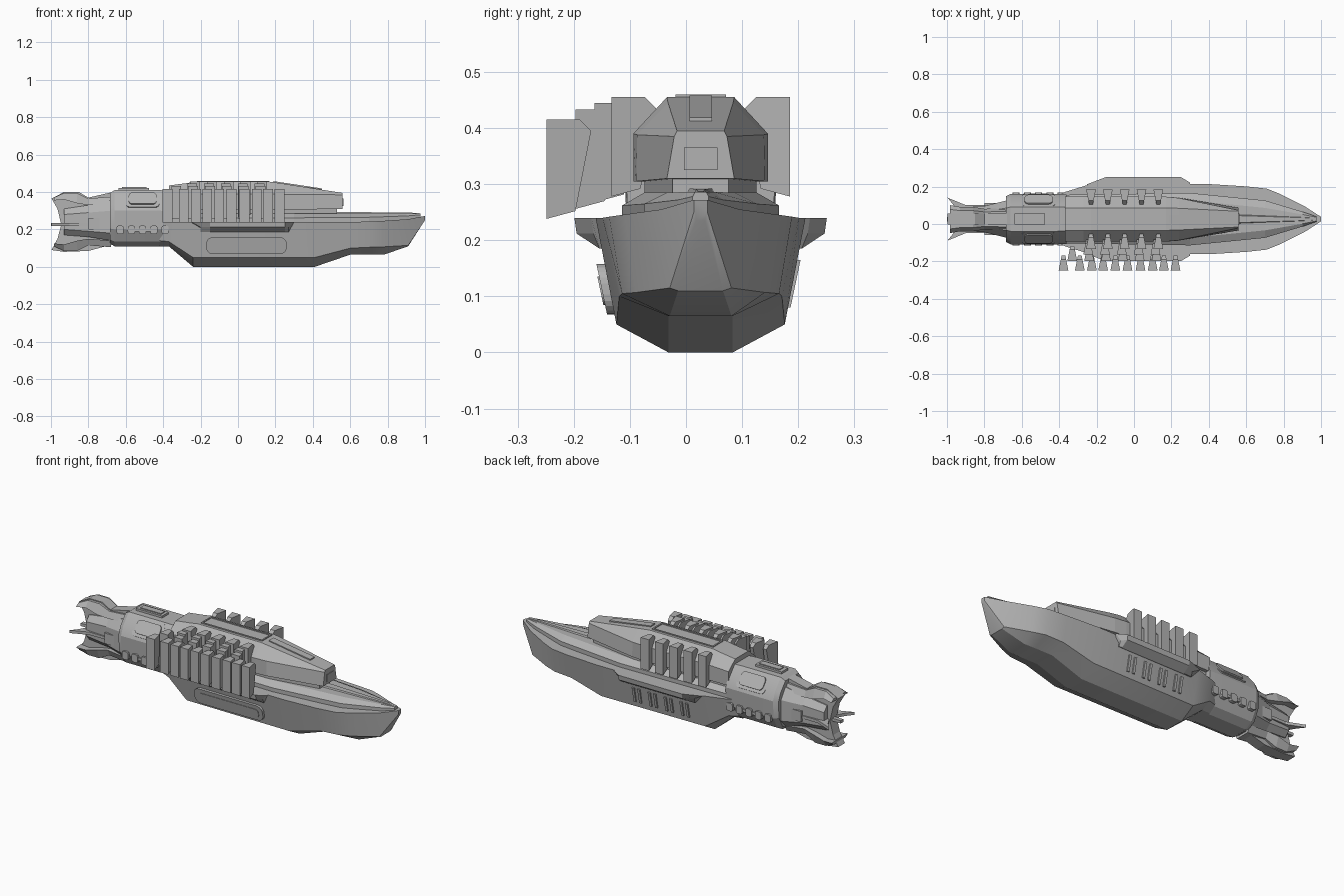
import bpy, bmesh, math

if "Cube" in bpy.data.objects:
    bpy.data.objects.remove(bpy.data.objects["Cube"])

CY = 0.026  # centre line of the ship (the outer plates on one side shift the bounds)

grey = bpy.data.materials.new("hull grey")
grey.diffuse_color = (0.45, 0.45, 0.45, 1)
grey.use_nodes = True
grey.node_tree.nodes["Principled BSDF"].inputs["Base Color"].default_value = grey.diffuse_color


def loft(name, rings, smooth=False):
    """Skin a series of closed rings with equal point counts and cap the ends."""
    bm = bmesh.new()
    vs = [[bm.verts.new(p) for p in r] for r in rings]
    n = len(vs[0])
    for a, b in zip(vs, vs[1:]):
        for i in range(n):
            j = (i + 1) % n
            bm.faces.new((a[i], a[j], b[j], b[i]))
    bm.faces.new(vs[0])
    bm.faces.new(vs[-1])
    bmesh.ops.recalc_face_normals(bm, faces=bm.faces)
    me = bpy.data.meshes.new(name)
    bm.to_mesh(me)
    bm.free()
    me.materials.append(grey)
    ob = bpy.data.objects.new(name, me)
    bpy.context.collection.objects.link(ob)
    if smooth:
        bpy.ops.object.select_all(action='DESELECT')
        ob.select_set(True)
        bpy.context.view_layer.objects.active = ob
        bpy.ops.object.shade_smooth_by_angle(angle=math.radians(22))
    return ob


def sym(x, half):
    """Ring at x from a half profile [(half width, z)], mirrored about the centre line."""
    return [(x, CY + w, z) for w, z in half] + [(x, CY - w, z) for w, z in reversed(half)]


def prism(name, pts, off):
    return loft(name, [pts, [tuple(a + b for a, b in zip(p, off)) for p in pts]])


def box(name, x0, x1, y0, y1, z0, z1):
    return prism(name, [(x0, y0, z0), (x1, y0, z0), (x1, y1, z0), (x0, y1, z0)], (0, 0, z1 - z0))


def rrect(cx, cz, w, h, r, n=4):
    """Rounded rectangle outline as 2D points."""
    out = []
    for k, (sx, sz) in enumerate(((1, 1), (-1, 1), (-1, -1), (1, -1))):
        for i in range(n + 1):
            a = math.pi / 2 * (k + i / n)
            out.append((cx + sx * (w / 2 - r) + r * math.cos(a), cz + sz * (h / 2 - r) + r * math.sin(a)))
    return out


# lower hull: bottom, chine and deck edge at each station
hull = [
    (-0.42, (.06, .11), (.10, .14), (.12, .24)),
    (-0.37, (.06, .11), (.12, .135), (.145, .24)),
    (-0.24, (.057, 0), (.145, .05), (.185, .24)),
    (0.41, (.057, 0), (.15, .05), (.187, .24)),
    (0.60, (.057, .065), (.145, .10), (.175, .24)),
    (0.71, (.057, .065), (.14, .105), (.163, .242)),
    (0.78, (.055, .065), (.115, .107), (.135, .246)),
    (0.91, (.04, .11), (.055, .115), (.07, .255)),
]
rings = [sym(x, h) for x, *h in hull]
tip = [(.008, .235), (.012, .25), (.012, .272)]
rings.append([(1.0 if z > .24 else .99, y, z) for _, y, z in sym(1, tip)])
loft("lower_hull", rings, True)

# raised deck running to the bow, and the thin ridge on it
loft("raised_deck", [sym(x, h) for x, *h in [
    (-0.37, (.13, .235), (.13, .262), (.10, .285)),
    (0.30, (.14, .235), (.14, .262), (.10, .285)),
    (0.70, (.10, .235), (.10, .265), (.06, .285)),
    (0.90, (.04, .24), (.04, .272), (.025, .286)),
    (0.975, (.014, .25), (.014, .278), (.010, .286)),
]])
loft("bow_ridge", [sym(x, h) for x, *h in [
    (0.45, (.03, .28), (.022, .293)), (0.9, (.012, .28), (.008, .291)), (0.97, (.007, .275), (.005, .287))]])

# side sponsons and their tapered ends
for s, side in ((1, "left"), (-1, "right")):
    def ring(x, w, xs):
        return [(x, CY + s * .15, .24), (x, CY + s * w, .24), (x + xs, CY + s * (w - .004), .212),
                (x + xs, CY + s * .18, .185), (x + xs, CY + s * .15, .185)]
    loft(side + "_sponson", [ring(-.25, .187, .05), ring(-.15, .225, 0), ring(.25, .225, 0), ring(.30, .195, -.03)])

# superstructure on a narrow neck
loft("superstructure_neck", [sym(x, h) for x, *h in [
    (-0.37, (.10, .28), (.10, .31)), (0.24, (.10, .28), (.10, .31)), (0.53, (.05, .28), (.05, .312))]])
loft("superstructure", [sym(x, h) for x, *h in [
    (-0.37, (.12, .305), (.12, .385), (.06, .435)),
    (-0.27, (.12, .305), (.12, .39), (.06, .448)),
    (-0.23, (.12, .305), (.12, .39), (.06, .455)),
    (0.17, (.12, .305), (.12, .39), (.06, .455)),
    (0.24, (.115, .305), (.113, .388), (.058, .445)),
    (0.56, (.06, .31), (.047, .385), (.042, .395)),
]])
# roof hatch frame with plate inside, and sloping roof strip
for y in (-.045, .037):
    box("roof_hatch_rail", -.22, .165, CY + y, CY + y + .008, .45, .46)
for x in (-.22, .157):
    box("roof_hatch_end", x, x + .008, CY - .045, CY + .045, .45, .46)
loft("roof_strip", [sym(x, h) for x, *h in [
    (.19, (.02, .44), (.02, .458)), (.45, (.02, .40), (.02, .419))]])
box("command_window", .555, .563, CY - .03, CY + .03, .325, .365)

# engine section with chamfered cross-section
engine = [(.05, .11), (.095, .135), (.13, .20), (.135, .30), (.115, .35), (.065, .41)]
scale = lambda k: [(w * k, .25 + (z - .25) * k) for w, z in engine]
loft("engine_section", [sym(-.685, scale(.9)), sym(-.66, scale(1)), sym(-.42, scale(1)), sym(-.36, scale(.98))], True)
box("engine_roof_plate", -.64, -.475, CY - .03, CY + .03, .40, .422)
box("engine_roof_inset", -.62, -.49, CY - .018, CY + .018, .41, .427)
for s in (1, -1):
    # shoulder panels on the chamfer
    for w, h, t in ((.18, .085, .012), (.15, .06, .018)):
        pts = [(x, CY + s * (.09 + (.355 - z) * .75), z) for x, z in rrect(-.51, .355, w, h, .02)]
        prism("shoulder_panel", pts, (0, s * t, t * .7))
    # row of small hatches with a linking pipe
    for x in (-.63, -.57, -.51, -.45, -.39):
        pts = [(a, CY + s * .12, z) for a, z in rrect(x, .198, .038, .045, .01, 2)]
        prism("side_hatch", pts, (0, s * .022, 0))
    box("hatch_pipe", -.59, -.43, CY + s * .115, CY + s * .136, .19, .205)

# tail: core, vertical fishtail and horizontal fins with concave trailing edges
loft("tail_core", [sym(x, h) for x, *h in [
    (-.93, (.035, .17), (.062, .20), (.062, .28), (.035, .31)),
    (-.80, (.04, .16), (.07, .19), (.07, .29), (.04, .33)),
    (-.68, (.06, .14), (.10, .18), (.10, .30), (.06, .36))]])
tail = [(-.67, .40), (-.80, .37), (-.85, .40), (-.93, .40), (-.997, .365), (-.965, .31), (-.945, .225),
        (-.965, .15), (-.997, .09), (-.93, .08), (-.80, .085), (-.67, .12)]
prism("vertical_fishtail", [(x, CY - .03, z) for x, z in tail], (0, .06, 0))
fin = [(-.67, .10), (-.72, .075), (-.90, .075), (-.997, .115), (-.965, .075), (-.94, .03)]
fin += [(x, -w) for x, w in reversed(fin)]
prism("horizontal_fins", [(x, CY + w, .218) for x, w in fin], (0, 0, .016))
for x0, x1, w in ((-.80, -.68, .085), (-1.0, -.70, .012)):
    box("tail_brace", x0, x1, CY - w, CY + w, .20 if w > .05 else .218, .26 if w > .05 else .234)
# flared petals above and below the tail core
for s in (1, -1):
    loft("tail_petal", [sym(x, [(w, .24 + s * a), (w * .7, .24 + s * b)]) for x, w, a, b in [
        (-.68, .06, .10, .135), (-.80, .055, .09, .125), (-.86, .065, .10, .155),
        (-.93, .065, .12, .155), (-.985, .075, .115, .13)]])


# wedge-shaped armour plates: wide outer edge, narrow inner edge
def plate(x, y, s, dz):
    prof = [(0, .278), (0, .455), (.06, .455), (.08, .435), (.052, .292)]
    w = lambda d: .026 - .2 * d
    loft("armour_plate", [[(x + k * w(d), y - s * d, z + dz) for d, z in prof] for k in (-1, 1)])


for k in range(5):
    plate(-.23 + .09 * k, .185, 1, 0)
rows = [(-.133, [-.23 + .09 * k for k in range(5)]),
        (-.163, [-.245 + .09 * k for k in range(5)]),
        (-.197, [-.33 + .09 * k for k in range(6)]),
        (-.249, [-.377, -.29, -.225, -.165, -.1, -.035, .035, .1, .16, .222])]
for y, xs in rows:
    for x in xs:
        plate(x, y, -1, -.04 * (-.133 - y) / .116)

# hull side details follow the sloping side
side_y = lambda z: .145 + (z - .05) * .21
prism("side_long_panel", [(x, CY - side_y(z) + .01, z) for x, z in rrect(.045, .113, .43, .09, .035, 5)], (0, -.028, 0))
prism("side_long_inset", [(x, CY - side_y(z) - .01, z) for x, z in rrect(.045, .11, .38, .05, .02, 5)], (0, -.011, 0))
for k in range(4):
    for dx in (0, .035):
        x = -.15 + .1 * k + dx
        prism("side_vent", [(a, CY + side_y(z) - .005, z) for a, z in
                            ((x, .08), (x + .014, .08), (x + .014, .165), (x, .165))], (0, .014, 0))
